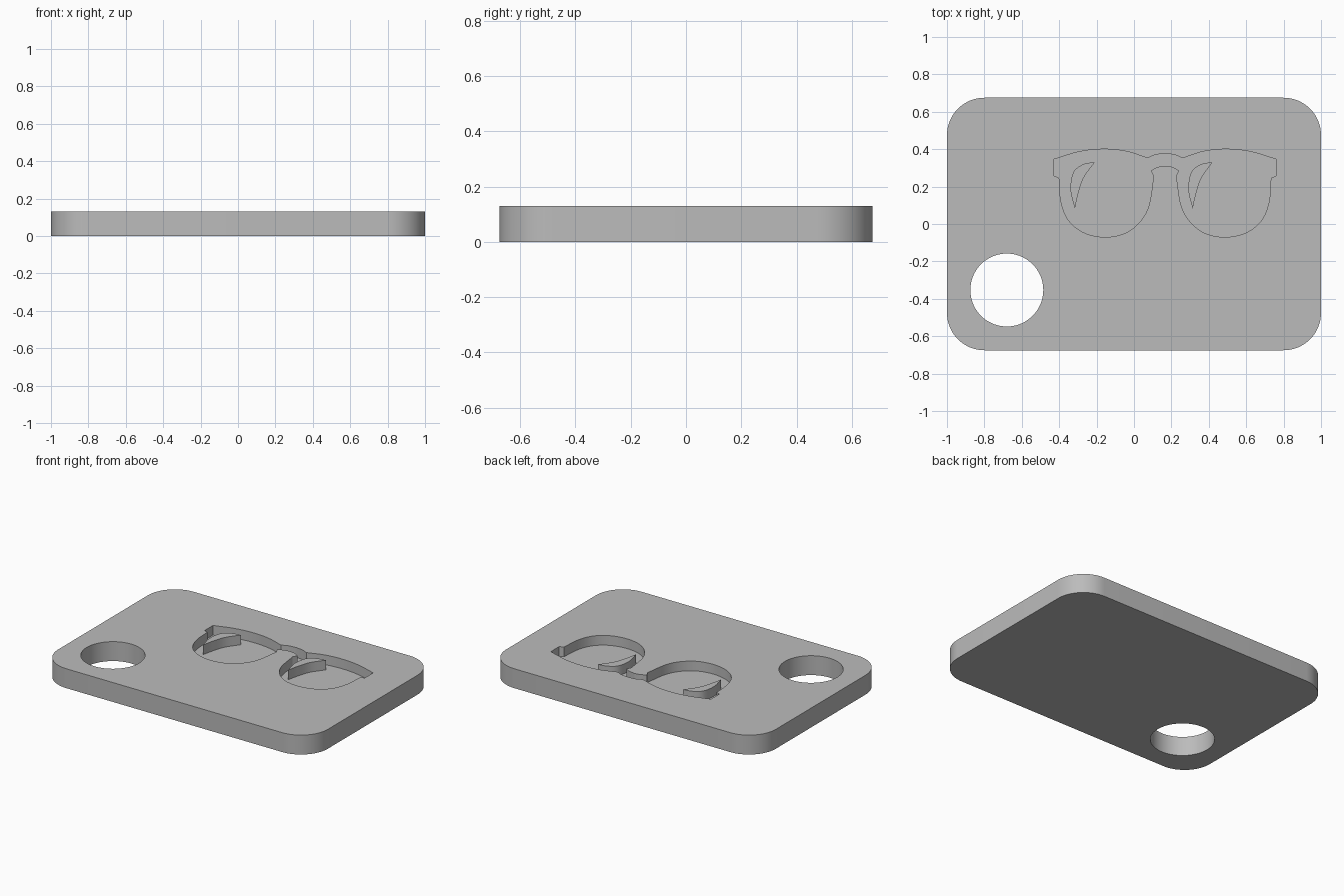
import bpy
import bmesh
import math
from mathutils import Vector

if "Cube" in bpy.data.objects:
    bpy.data.objects.remove(bpy.data.objects["Cube"], do_unlink=True)

THICK = 0.13      # plate thickness
FLOOR = 0.065     # height of the recess floor
MIRROR_X = 0.166  # centre line of the spectacles
LENS_STEP = 0.63  # distance between the two glints

grey = bpy.data.materials.new("plain grey")
grey.use_nodes = True
grey.diffuse_color = (0.5, 0.5, 0.5, 1)
grey.node_tree.nodes["Principled BSDF"].inputs["Base Color"].default_value = (0.5, 0.5, 0.5, 1)


def smooth_run(points, steps=6):
    """Curve through the points, without the last one."""
    p = [Vector(q) for q in points]
    p = [2 * p[0] - p[1]] + p + [2 * p[-1] - p[-2]]
    out = []
    for a, b, c, d in zip(p, p[1:], p[2:], p[3:]):
        for i in range(steps):
            t = i / steps
            out.append(0.5 * (2 * b + (c - a) * t + (2 * a - 5 * b + 4 * c - d) * t ** 2
                              + (3 * b - a - 3 * c + d) * t ** 3))
    return out


def arc(cx, cy, r, start, end, n):
    return [Vector((cx + r * math.cos(start + (end - start) * i / n),
                    cy + r * math.sin(start + (end - start) * i / n))) for i in range(n + 1)]


def prism(name, outline, z0, z1):
    """Extrude a flat outline from z0 to z1."""
    bm = bmesh.new()
    face = bm.faces.new([bm.verts.new((p.x, p.y, z0)) for p in outline])
    top = bmesh.ops.extrude_face_region(bm, geom=[face])["geom"]
    bmesh.ops.translate(bm, vec=(0, 0, z1 - z0),
                        verts=[v for v in top if isinstance(v, bmesh.types.BMVert)])
    bmesh.ops.recalc_face_normals(bm, faces=bm.faces)
    mesh = bpy.data.meshes.new(name)
    bm.to_mesh(mesh)
    bm.free()
    mesh.materials.append(grey)
    obj = bpy.data.objects.new(name, mesh)
    bpy.context.collection.objects.link(obj)
    return obj


def subtract(target, cutter):
    mod = target.modifiers.new("cut", "BOOLEAN")
    mod.operation, mod.solver, mod.object = "DIFFERENCE", "EXACT", cutter
    bpy.context.view_layer.objects.active = target
    bpy.ops.object.modifier_apply(modifier=mod.name)
    bpy.data.objects.remove(cutter, do_unlink=True)


# Rounded plate
R, HX, HY = 0.2, 1.0, 0.675
outline = []
for k, (sx, sy) in enumerate([(1, 1), (-1, 1), (-1, -1), (1, -1)]):
    outline += arc(sx * (HX - R), sy * (HY - R), R, k * math.pi / 2, (k + 1) * math.pi / 2, 16)
plate = prism("plate", outline, 0, THICK)

# Round through hole
subtract(plate, prism("hole_cutter", arc(-0.68, -0.353, 0.195, 0, math.tau, 72)[:-1], -0.1, 0.3))

# Spectacles recess: half outline from the top of the bridge to its underside
half = smooth_run([(MIRROR_X, 0.376), (0.115, 0.37), (0.072, 0.352)])
half += smooth_run([(0.072, 0.352), (-0.04, 0.388), (-0.16, 0.4), (-0.29, 0.387), (-0.428, 0.346)])
half += [Vector((-0.428, 0.346)), Vector((-0.428, 0.258)), Vector((-0.4, 0.246))]
half += smooth_run([(-0.4, 0.246), (-0.39, 0.12), (-0.35, 0.02), (-0.27, -0.045), (-0.16, -0.07),
                    (-0.05, -0.05), (0.03, 0.01), (0.08, 0.1), (0.105, 0.255)])[1:]
half += [Vector((0.105, 0.255)), Vector((0.09, 0.285))]
half += smooth_run([(0.09, 0.285), (0.125, 0.304), (MIRROR_X, 0.311)])[1:]
half.append(Vector((MIRROR_X, 0.311)))
other = [Vector((2 * MIRROR_X - p.x, p.y)) for p in half[-2:0:-1]]
recess = prism("recess_cutter", half + other, FLOOR, 0.3)

# Crescent glints stay standing inside each lens
glint = smooth_run([(-0.21, 0.33), (-0.265, 0.322), (-0.315, 0.29), (-0.335, 0.24),
                    (-0.338, 0.17), (-0.316, 0.083)])
glint += smooth_run([(-0.316, 0.083), (-0.3, 0.155), (-0.27, 0.245), (-0.21, 0.33)])
for shift in (0, LENS_STEP):
    subtract(recess, prism("glint_cutter", [p + Vector((shift, 0)) for p in glint], 0, 0.4))
subtract(plate, recess)

# Smooth walls with sharp rims
bpy.ops.object.select_all(action="DESELECT")
plate.select_set(True)
bpy.context.view_layer.objects.active = plate
bpy.ops.object.shade_smooth_by_angle(angle=math.radians(30))
